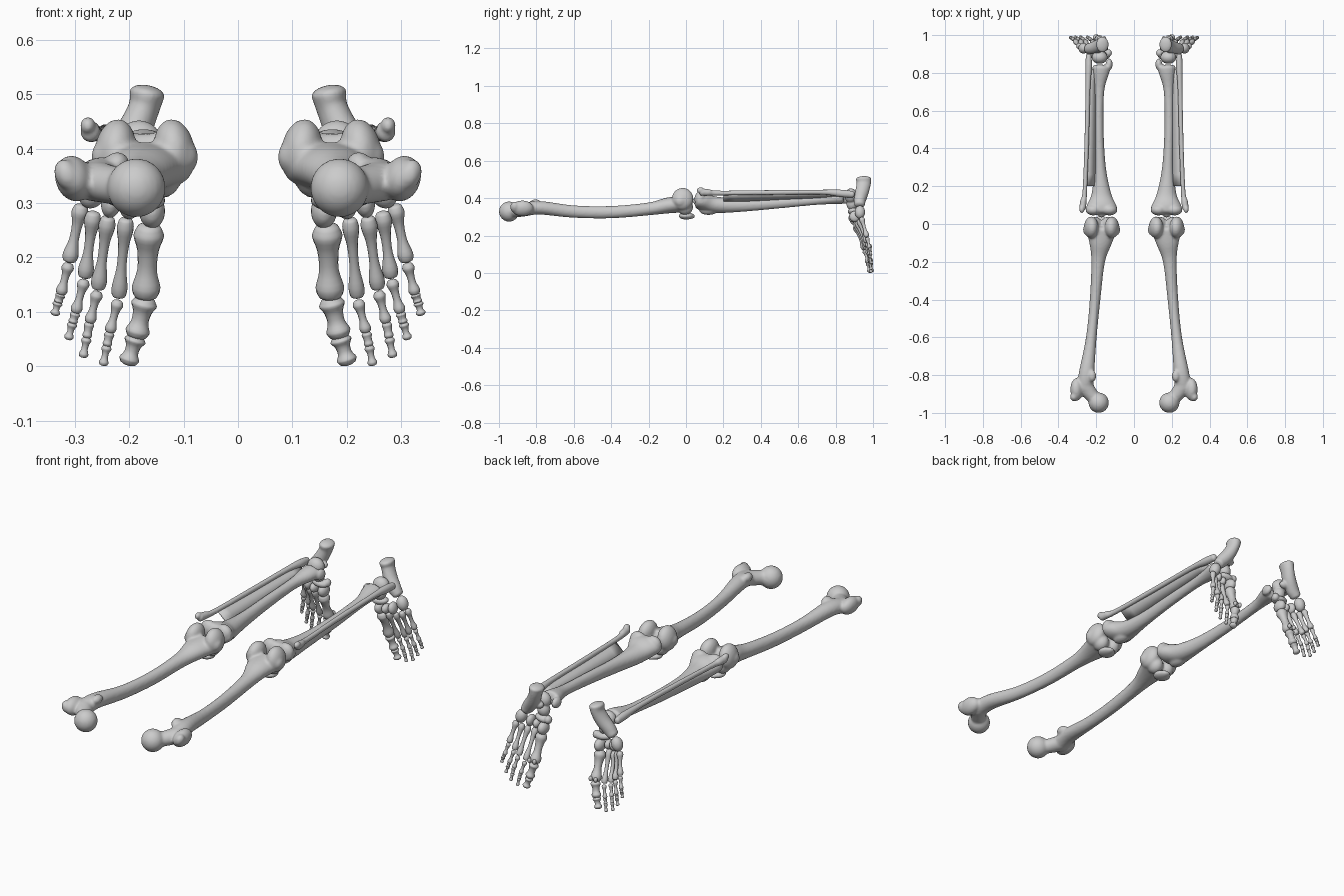
import bpy, bmesh, math
from mathutils import Vector, Matrix


def tube(bm, keys, seg=20, sub=5, dome=0.5):
    """Rounded tube through keys (x, y, z, side radius, depth radius)."""
    k = [Vector(p) for p in keys]
    k = [2 * k[0] - k[1]] + k + [2 * k[-1] - k[-2]]
    path = []
    for i in range(1, len(k) - 2):
        a, b, c, d = k[i - 1:i + 3]
        for s in range(sub):
            t = s / sub
            path.append(0.5 * (2 * b + (c - a) * t + (2 * a - 5 * b + 4 * c - d) * t * t
                               + (3 * b - a - 3 * c + d) * t ** 3))
    path.append(k[-2].copy())
    pos = [Vector(p[:3]) for p in path]
    t0, t1 = (pos[1] - pos[0]).normalized(), (pos[-1] - pos[-2]).normalized()
    rings = []

    def ring(c, t, r1, r2):
        side = (Vector((1, 0, 0)) - t * t.x).normalized()
        up = t.cross(side)
        rings.append([bm.verts.new(c + side * r1 * math.cos(2 * math.pi * j / seg)
                                   + up * r2 * math.sin(2 * math.pi * j / seg)) for j in range(seg)])

    def cap(p, c, t, sign, angles):
        r = min(p[3], p[4]) * dome
        for a in angles:
            ring(c + t * sign * r * math.sin(a), t, p[3] * math.cos(a), p[4] * math.cos(a))

    cap(path[0], pos[0], t0, -1, (1.35, 1.0, 0.5))
    for i, p in enumerate(path):
        t = (pos[min(i + 1, len(pos) - 1)] - pos[max(i - 1, 0)]).normalized()
        ring(pos[i], t, p[3], p[4])
    cap(path[-1], pos[-1], t1, 1, (0.5, 1.0, 1.35))
    for a, b in zip(rings, rings[1:]):
        for j in range(seg):
            n = (j + 1) % seg
            bm.faces.new((a[j], a[n], b[n], b[j]))
    bm.faces.new(rings[0][::-1])
    bm.faces.new(rings[-1])


def blob(bm, c, r, rot=0):
    m = Matrix.Translation(c) @ Matrix.Rotation(rot, 4, 'Y') @ Matrix.Diagonal((*r, 1))
    bmesh.ops.create_uvsphere(bm, u_segments=24, v_segments=16, radius=1, matrix=m)


def finish(name, bm, voxel=0, smooth=5):
    """Fuse the pieces into one organic bone and mirror it to the other leg."""
    bmesh.ops.recalc_face_normals(bm, faces=bm.faces)
    me = bpy.data.meshes.new(name)
    bm.to_mesh(me)
    bm.free()
    for p in me.polygons:
        p.use_smooth = True
    ob = bpy.data.objects.new(name, me)
    bpy.context.collection.objects.link(ob)
    if voxel:
        rm = ob.modifiers.new("fuse", 'REMESH')
        rm.mode, rm.voxel_size, rm.use_smooth_shade = 'VOXEL', voxel, True
        sm = ob.modifiers.new("soften", 'SMOOTH')
        sm.factor, sm.iterations = 0.5, smooth
    mi = ob.modifiers.new("other_leg", 'MIRROR')
    mi.use_mirror_merge = False
    return ob


def long_bone(name, a, b, r, mid):
    """Small bone with wide ends and a narrow waist."""
    a, b = Vector(a), Vector(b)
    bm = bmesh.new()
    prof = ((.07, .85 * r), (.17, r), (.36, mid * 1.1), (.62, mid), (.84, r * .93), (.94, r * .85))
    tube(bm, [(*a.lerp(b, t), q, q) for t, q in prof], seg=14, sub=3, dome=.45)
    return finish(name, bm)


# thigh bone: shaft, neck, ball head, trochanters, condyles
bm = bmesh.new()
tube(bm, [(.262, -.87, .338, .045, .036), (.25, -.78, .348, .04, .036), (.226, -.6, .328, .028, .033),
          (.206, -.4, .325, .028, .033), (.19, -.2, .342, .036, .034), (.178, -.1, .36, .06, .042),
          (.172, -.03, .368, .084, .045)], seg=28)
tube(bm, [(.262, -.855, .34, .045, .037), (.225, -.905, .332, .037, .035), (.19, -.94, .328, .036, .036)])
blob(bm, (.187, -.946, .328), (.054,) * 3)
blob(bm, (.302, -.875, .345), (.034, .06, .043), .3)
blob(bm, (.315, -.915, .352), (.022, .025, .03), .4)
blob(bm, (.222, -.805, .372), (.022, .032, .022))
for x, s in ((.117, 1), (.226, -1)):
    blob(bm, (x, -.018, .395), (.038, .058, .06), .15 * s)
    blob(bm, (x - .012 * s, -.03, .385), (.032, .035, .035))
    blob(bm, (x + .022 * s, -.005, .352), (.036, .043, .042))
finish("thigh_bone", bm, .006)

# kneecap
bm = bmesh.new()
blob(bm, (.175, .002, .305), (.042, .041, .02))
blob(bm, (.175, .018, .303), (.025, .031, .015))
finish("kneecap", bm, .005)

# shin bone: plateau, tuberosity, shaft, inner ankle
bm = bmesh.new()
tube(bm, [(.172, .065, .385, .084, .043), (.172, .095, .38, .08, .047), (.173, .16, .364, .052, .044),
          (.18, .3, .363, .031, .036), (.186, .5, .375, .025, .03), (.184, .7, .39, .026, .026),
          (.175, .8, .4, .043, .033), (.173, .83, .402, .048, .035)], seg=28, dome=.4)
for x in (.13, .215):
    blob(bm, (x, .075, .395), (.042, .03, .042))
blob(bm, (.172, .048, .385), (.018, .014, .015))
blob(bm, (.177, .12, .334), (.03, .05, .024))
blob(bm, (.131, .845, .395), (.018, .032, .027))
finish("shin_bone", bm, .006)

# calf bone with head and outer ankle
bm = bmesh.new()
tube(bm, [(.272, .085, .432, .018, .02), (.268, .12, .43, .017, .018), (.26, .18, .427, .012, .013),
          (.25, .45, .43, .012, .013), (.244, .72, .432, .013, .013), (.24, .83, .425, .018, .02),
          (.24, .89, .42, .015, .018)], dome=.8)
blob(bm, (.276, .078, .442), (.014, .02, .016))
finish("calf_bone", bm, .004, 4)

# thin membrane between the two lower leg bones
bm = bmesh.new()
rows = []
for i in range(11):
    t = i / 10
    y = .2 + .62 * t
    rows.append((bm.verts.new((.256 - .016 * t, y, .427)), bm.verts.new((.195, y, .37 + .03 * t))))
for a, b in zip(rows, rows[1:]):
    bm.faces.new((a[0], a[1], b[1], b[0]))
mem = finish("leg_membrane", bm)
so = mem.modifiers.new("thickness", 'SOLIDIFY')
so.thickness, so.offset = .004, 0

# heel bone
bm = bmesh.new()
tube(bm, [(.167, .95, .502, .033, .042), (.173, .95, .475, .029, .038), (.193, .94, .43, .032, .036),
          (.222, .93, .39, .032, .032), (.243, .928, .365, .026, .028)], dome=.45)
blob(bm, (.178, .925, .405), (.03, .02, .02))
finish("heel_bone", bm, .004)

# ankle and midfoot bones
tarsals = {
    "ankle_bone": [((.182, .882, .412), (.042, .034, .04), 0), ((.172, .888, .368), (.03, .03, .035), .2)],
    "boat_bone": [((.168, .895, .328), (.043, .03, .02), -.15), ((.135, .905, .33), (.018, .02, .02), 0)],
    "inner_wedge_bone": [((.158, .91, .285), (.024, .036, .032), 0)],
    "middle_wedge_bone": [((.2, .897, .294), (.019, .03, .024), 0)],
    "outer_wedge_bone": [((.233, .903, .302), (.019, .03, .03), -.15)],
    "cuboid_bone": [((.267, .93, .325), (.027, .028, .036), -.3)],
    "toe_seed_bones": [((.157, .985, .142), (.01, .01, .014), 0), ((.185, .985, .142), (.01, .01, .014), 0)],
}
for name, parts in tarsals.items():
    bm = bmesh.new()
    for c, r, a in parts:
        blob(bm, c, r, a)
    finish(name, bm, .004, 3)

# five rays: metatarsal then toe bones, as joint positions from midfoot to tip
rays = [
    [(.163, .912, .262), (.17, .965, .125), (.187, .98, .055), (.202, .987, .006)],
    [(.205, .9, .278), (.22, .968, .122), (.236, .982, .062), (.241, .985, .038), (.248, .99, .002)],
    [(.238, .91, .28), (.258, .968, .138), (.273, .982, .08), (.278, .985, .053), (.285, .99, .017)],
    [(.265, .922, .288), (.282, .968, .16), (.299, .982, .098), (.304, .985, .08), (.312, .99, .05)],
    [(.287, .937, .3), (.311, .968, .19), (.326, .982, .132), (.331, .985, .118), (.337, .988, .095)],
]
for n, ray in enumerate(rays, 1):
    big = n == 1
    sizes = [(.028, .018), (.024, .016), (.02, .013)] if big else \
        [(.0155, .009), (.0115, .007), (.0095, .0075), (.0095, .006)]
    for i, (a, b) in enumerate(zip(ray, ray[1:])):
        long_bone(f"foot_ray_{n}_bone_{i + 1}", a, b, *sizes[i])
